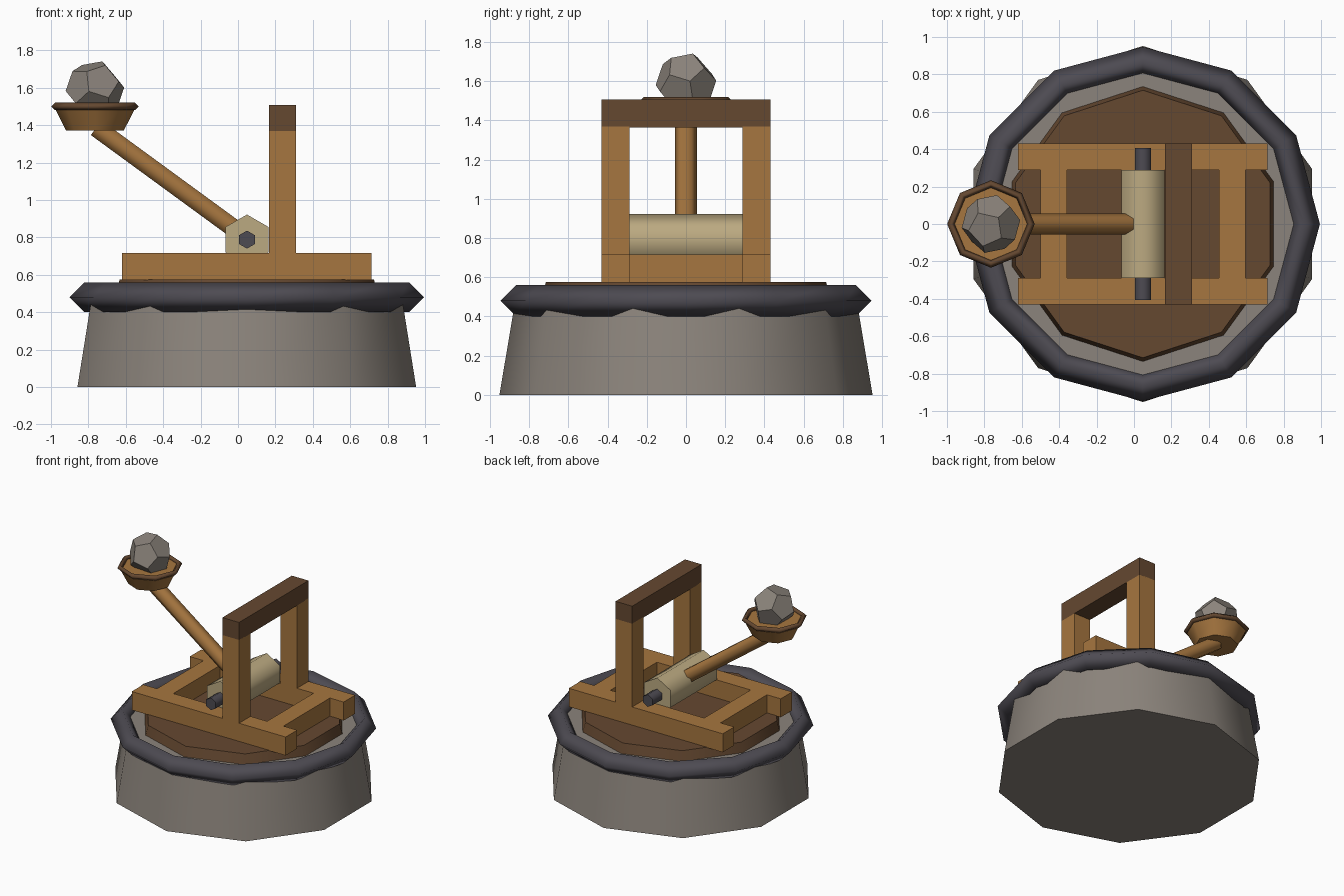
import bpy, bmesh
from math import pi, cos, sin, radians, atan2, sqrt
from mathutils import Matrix, Vector, Euler

if "Cube" in bpy.data.objects:
    bpy.data.objects.remove(bpy.data.objects["Cube"])


def material(name, rgb):
    m = bpy.data.materials.new(name)
    m.diffuse_color = (*rgb, 1)
    m.use_nodes = True
    m.node_tree.nodes["Principled BSDF"].inputs["Base Color"].default_value = m.diffuse_color
    return m


STONE = material("stone", (0.26, 0.23, 0.20))
WOOD = material("wood", (0.38, 0.18, 0.05))
DARK = material("dark_wood", (0.13, 0.065, 0.03))
IRON = material("iron", (0.075, 0.07, 0.085))
ROPE = material("rope", (0.50, 0.40, 0.22))


def finish(name, bm, mat, smooth=None):
    bmesh.ops.recalc_face_normals(bm, faces=bm.faces)
    me = bpy.data.meshes.new(name)
    bm.to_mesh(me)
    bm.free()
    me.materials.append(mat)
    if smooth:
        me.polygons.foreach_set("use_smooth", [True] * len(me.polygons))
        me.set_sharp_from_angle(angle=radians(smooth))
    ob = bpy.data.objects.new(name, me)
    bpy.context.collection.objects.link(ob)
    return ob


def lathe(name, profile, sides, mat, matrix, ring=False, smooth=61):
    """Spin (radius, z) points with a corner on +y; ring=True closes the section."""
    bm = bmesh.new()
    loops = []
    for r, z in profile:
        loops.append([bm.verts.new((r * cos(pi / 2 + 2 * pi * i / sides),
                                    r * sin(pi / 2 + 2 * pi * i / sides), z))
                      for i in range(sides)])
    pairs = list(zip(loops, loops[1:]))
    if ring:
        pairs.append((loops[-1], loops[0]))
    for a, b in pairs:
        for i in range(sides):
            j = (i + 1) % sides
            bm.faces.new((a[i], a[j], b[j], b[i]))
    if not ring:
        bm.faces.new(loops[0])
        bm.faces.new(loops[-1])
    bm.transform(matrix)
    return finish(name, bm, mat, smooth)


def diamond(R, r, z):
    return [(R + r, z), (R, z + r), (R - r, z), (R, z - r)]


def box(name, x, y, z, mat):
    bm = bmesh.new()
    bmesh.ops.create_cube(bm, size=1)
    for v in bm.verts:
        v.co = [lo + (c + 0.5) * (hi - lo) for c, (lo, hi) in zip(v.co, (x, y, z))]
    return finish(name, bm, mat)


T = Matrix.Translation
centre = T((0.047, 0, 0))

# Stone plinth, iron hoop and wooden turntable
lathe("plinth", [(0.952, 0), (0.868, 0.5)], 10, STONE, centre)
lathe("iron_hoop", diamond(0.867, 0.08, 0.48), 12, IRON, centre, ring=True, smooth=100)
lathe("turntable", [(0.74, 0.48), (0.715, 0.575)], 10, DARK, centre)

# Frame: side rails and uprights on both sides, two cross rails, top beam
for side, s in (("front", -1), ("back", 1)):
    y = sorted((s * 0.288, s * 0.43))
    box(side + "_rail", (-0.62, 0.715), y, (0.572, 0.717), WOOD)
    box(side + "_upright", (0.166, 0.31), y, (0.7, 1.37), WOOD)
for side, x in (("left", -0.43), ("right", 0.525)):
    box(side + "_cross_rail", (x - 0.071, x + 0.071), (-0.288, 0.288), (0.572, 0.717), WOOD)
box("top_beam", (0.166, 0.31), (-0.43, 0.43), (1.365, 1.507), DARK)

# Rope drum and iron axle, both lying along y
lying = T((0.048, 0, 0.788)) @ Matrix.Rotation(-pi / 2, 4, 'X')
lathe("rope_drum", [(0.134, -0.288), (0.134, 0.288)], 6, ROPE, lying)
lathe("axle", [(0.048, -0.405), (0.048, 0.405)], 6, IRON, lying)

# Throwing arm from the drum up to the cup
start, end = Vector((0.048, 0, 0.797)), Vector((-0.758, 0, 1.386))
d = end - start
lathe("throwing_arm", [(0.056, 0), (0.056, d.length)], 6, WOOD,
      T(start) @ Matrix.Rotation(atan2(d.x, d.z), 4, 'Y'))

# Cup with rim
cup = T((-0.765, 0, 0))
lathe("cup", [(0.155, 1.372), (0.217, 1.495)], 8, WOOD, cup)
lathe("cup_rim", diamond(0.214, 0.02, 1.5), 8, DARK, cup, ring=True, smooth=100)

# Boulder: dodecahedron from the hull of its corners
p = (1 + sqrt(5)) / 2
bm = bmesh.new()
for a in (-1, 1):
    for b in (-1, 1):
        for c in ((0, a / p, b * p), (a / p, b * p, 0), (b * p, 0, a / p), (a, b, 1), (a, b, -1)):
            bm.verts.new(c)
bmesh.ops.convex_hull(bm, input=bm.verts)
bmesh.ops.dissolve_limit(bm, angle_limit=0.05, verts=bm.verts, edges=bm.edges)
bm.transform(T((-0.765, 0, 1.592)) @ Euler((0.2, 0.3, 0.2)).to_matrix().to_4x4()
             @ Matrix.Scale(0.158 / sqrt(3), 4))
finish("boulder", bm, STONE)
